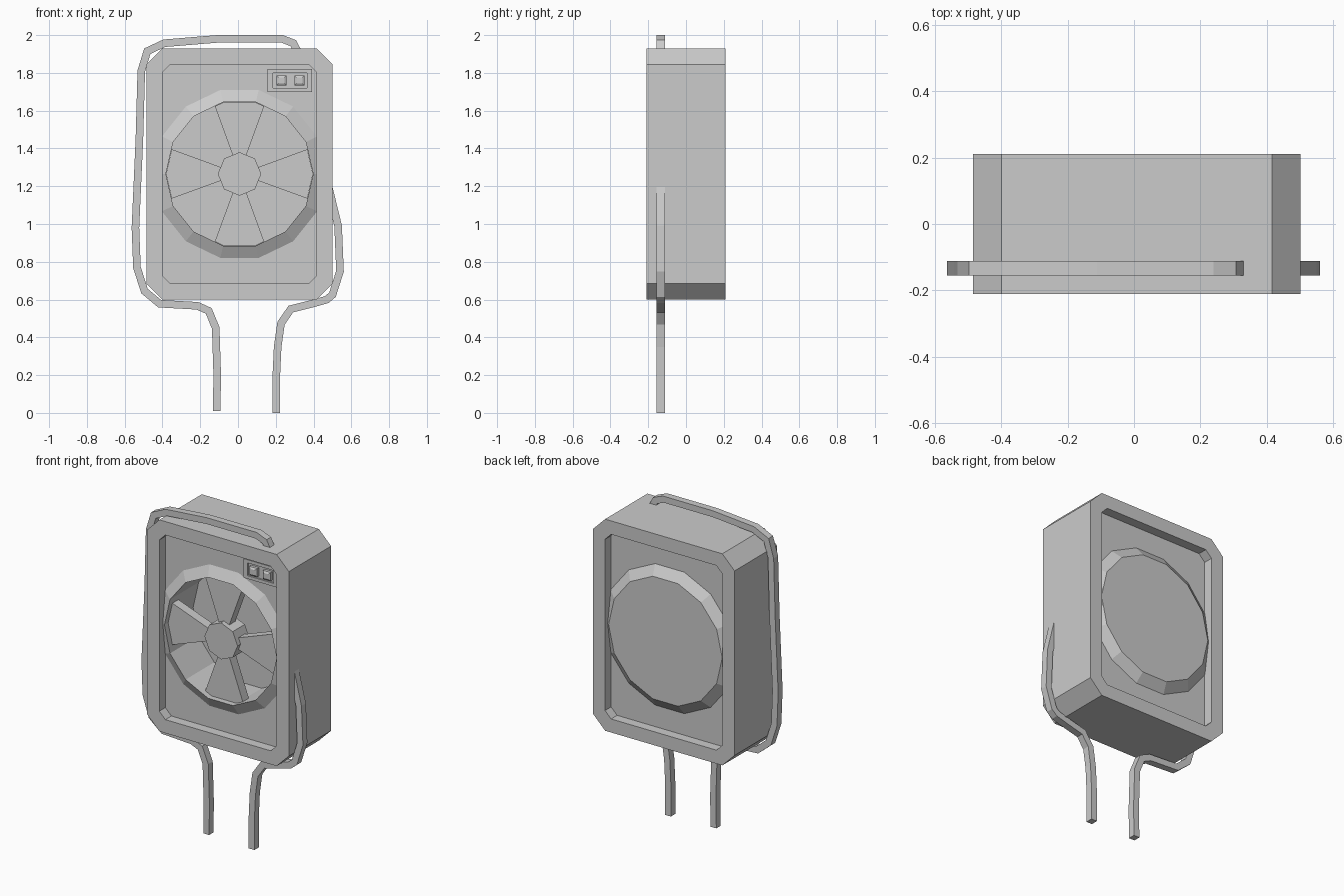
import bpy, bmesh
from math import sin, cos, pi, radians
from mathutils import Vector

if "Cube" in bpy.data.objects:
    bpy.data.objects.remove(bpy.data.objects["Cube"])

CX, CZ = 0.008, 1.265


def finish(bm, name):
    bmesh.ops.recalc_face_normals(bm, faces=bm.faces)
    me = bpy.data.meshes.new(name)
    bm.to_mesh(me)
    bm.free()
    ob = bpy.data.objects.new(name, me)
    bpy.context.collection.objects.link(ob)
    return ob


def loft(name, loops, cap0=True, cap1=True, clip=None):
    """Join equal-length loops of 3D points; optionally clip at x = CX +/- clip."""
    bm = bmesh.new()
    rows = [[bm.verts.new(p) for p in loop] for loop in loops]
    n = len(rows[0])
    for a, b in zip(rows, rows[1:]):
        for i in range(n):
            j = (i + 1) % n
            bm.faces.new((a[i], a[j], b[j], b[i]))
    if cap0:
        bm.faces.new(rows[0])
    if cap1:
        bm.faces.new(rows[-1])
    if clip:
        for s in (-1, 1):
            bmesh.ops.bisect_plane(bm, geom=bm.verts[:] + bm.edges[:] + bm.faces[:],
                                   plane_co=(CX + s * clip, 0, 0), plane_no=(s, 0, 0),
                                   clear_outer=True)
    return finish(bm, name)


def at(pts, y):
    return [(x, y, z) for x, z in pts]


def prism(name, pts, y0, y1):
    return loft(name, [at(pts, y0), at(pts, y1)])


def chamfered(hw, hh, c):
    quad = [(hw, hh - c), (hw - c, hh)]
    pts = quad + [(-x, z) for x, z in quad[::-1]]
    pts += [(-x, -z) for x, z in pts]
    return [(CX + x, CZ + z) for x, z in pts]


def rect(x0, x1, z0, z1):
    return [(x0, z0), (x1, z0), (x1, z1), (x0, z1)]


def circle(r, n):
    return [(CX + r * cos(2 * pi * i / n), CZ + r * sin(2 * pi * i / n)) for i in range(n)]


def cable(name, path, w=0.02, y=-0.133):
    """Sweep a square section along a path in the xz plane with mitred bends."""
    p = [Vector(q) for q in path]
    loops = []
    for i, q in enumerate(p):
        a = (q - p[i - 1]).normalized() if i else (p[1] - q).normalized()
        b = (p[i + 1] - q).normalized() if i < len(p) - 1 else a
        t = (a + b).normalized()
        nrm = Vector((-t.y, t.x)) * w / max(t.dot(a), 0.5)
        l, r = q + nrm, q - nrm
        loops.append([(l.x, y - 0.022, l.y), (r.x, y - 0.022, r.y),
                      (r.x, y + 0.022, r.y), (l.x, y + 0.022, l.y)])
    return loft(name, loops)


# Housing frame with recesses front and back
outer = chamfered(0.4925, 0.665, 0.085)
inner = chamfered(0.408, 0.58, 0.042)
loft("housing_frame", [at(inner, -0.15), at(inner, -0.21), at(outer, -0.21),
                       at(outer, 0.21), at(inner, 0.21), at(inner, 0.15)], False, False)

# Recessed panels: the front one has a hole for the fan
bm = bmesh.new()
for pts in (inner, circle(0.39, 14)):
    vs = [bm.verts.new(p) for p in at(pts, -0.15)]
    for i in range(len(vs)):
        bm.edges.new((vs[i - 1], vs[i]))
bmesh.ops.triangle_fill(bm, edges=bm.edges[:], use_beauty=True, normal=(0, -1, 0))
front = finish(bm, "front_panel")
if front.data.polygons[0].normal.y > 0:
    front.data.flip_normals()
prism("back_panel", inner, 0.13, 0.15)

# Fan shroud: sloped rim and bowl in front, tapered cover behind
loft("fan_shroud", [at(circle(0.456, 14), -0.15), at(circle(0.39, 14), -0.185),
                    at(circle(0.39, 14), 0.1)], False, True, clip=0.408)
loft("fan_back_cover", [at(circle(0.456, 14), 0.15), at(circle(0.395, 14), 0.193)],
     False, True, clip=0.408)

# Fan hub and four wedge blades
hub = circle(0.115, 8)
prism("fan_hub", hub, -0.18, -0.06)
step = 2 * pi / 14
for k in range(4):
    mid = k * pi / 2
    pts = []
    for d in (-radians(20), -step / 2, 0, step / 2, radians(20)):
        r = 0.379 / cos((mid + d) % step - step / 2)
        pts.append((CX + r * cos(mid + d), CZ + r * sin(mid + d)))
    for d in (20, -20):
        a = mid + radians(d)
        pts.append((CX + 0.09 * cos(a), CZ + 0.09 * sin(a)))
    prism(f"fan_blade_{k + 1}", pts, -0.15, -0.09)

# Control plate: rim, recessed field and two stepped buttons
rim, field = rect(0.157, 0.392, 1.70, 1.82), rect(0.185, 0.365, 1.72, 1.80)
loft("control_plate", [at(rim, -0.15), at(rim, -0.17), at(field, -0.17), at(field, -0.16)],
     False, True)
for k, x in enumerate((0.23, 0.325)):
    big = rect(x - 0.027, x + 0.027, 1.733, 1.787)
    top = rect(x - 0.016, x + 0.016, 1.744, 1.776)
    loft(f"button_{k + 1}", [at(big, -0.155), at(big, -0.178), at(top, -0.185)])

# Power cables
cable("long_cable", [(0.31, 1.80), (0.31, 1.925), (0.293, 1.957), (0.235, 1.98), (-0.11, 1.98),
                     (-0.39, 1.957), (-0.48, 1.915), (-0.512, 1.81), (-0.522, 1.45),
                     (-0.543, 0.98), (-0.535, 0.77), (-0.495, 0.645), (-0.415, 0.578),
                     (-0.215, 0.567), (-0.155, 0.54), (-0.118, 0.45), (-0.11, 0.2),
                     (-0.113, 0.01)])
cable("short_cable", [(0.474, 1.22), (0.53, 0.99), (0.54, 0.75), (0.50, 0.625), (0.47, 0.6),
                      (0.40, 0.58), (0.28, 0.55), (0.228, 0.475), (0.21, 0.35),
                      (0.203, 0.2), (0.203, 0.0)])
